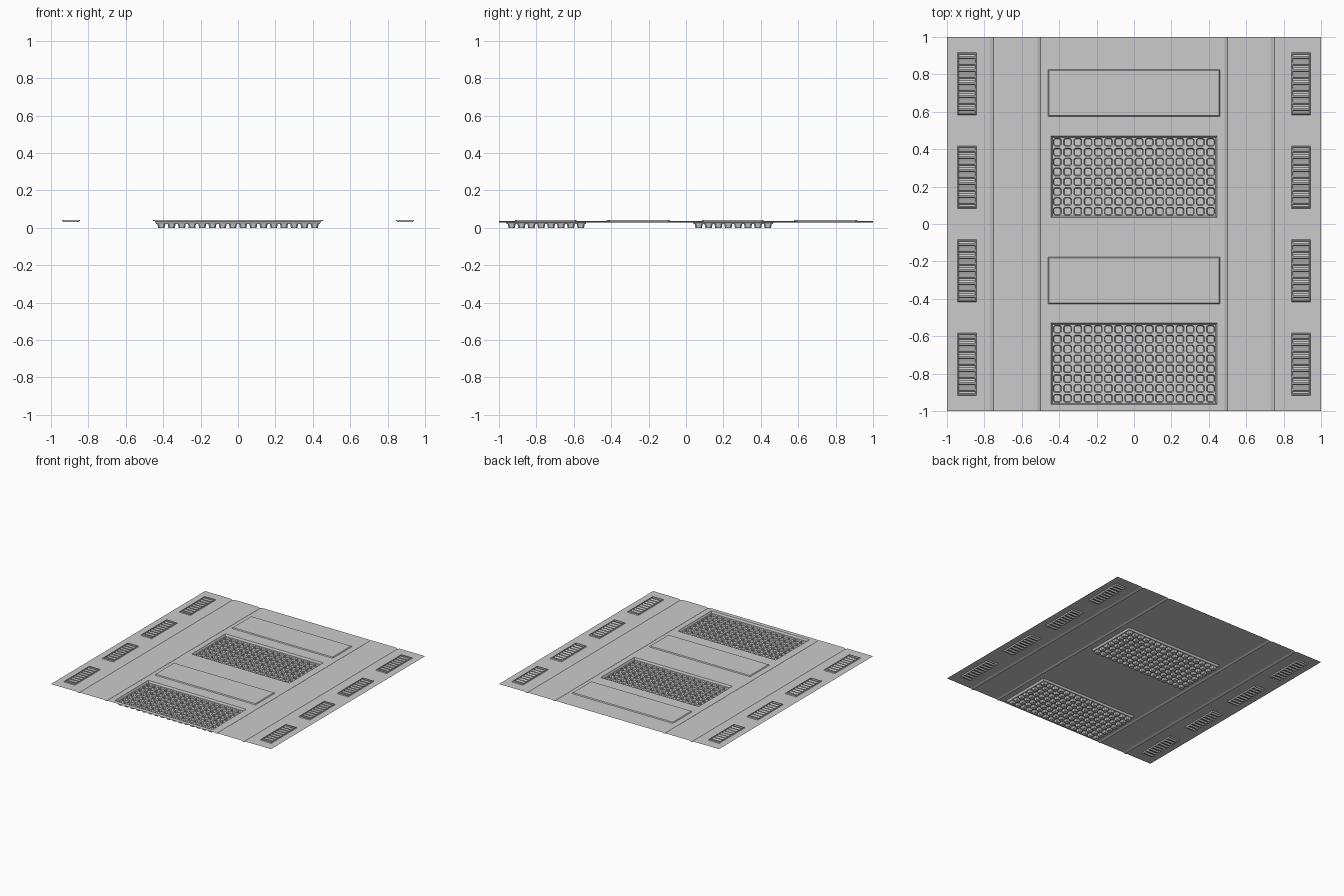
import bpy, bmesh, math

if "Cube" in bpy.data.objects:
    bpy.data.objects.remove(bpy.data.objects["Cube"])

SHEET = 0.036          # level of the thin deck sheet
GROOVE = 0.007         # depth of the V seams
GRATES = [0.2525, -0.7475]
PANELS = [0.70, -0.302]
VENTS = [(sx * 0.893, y) for sx in (-1, 1) for y in (-0.75, -0.25, 0.25, 0.75)]
GX, GY = 0.445, 0.218  # grate half sizes
VX, VY = 0.050, 0.166  # vent half sizes


def finish(name, bm):
    bmesh.ops.remove_doubles(bm, verts=bm.verts, dist=1e-5)
    me = bpy.data.meshes.new(name)
    bm.to_mesh(me)
    bm.free()
    ob = bpy.data.objects.new(name, me)
    bpy.context.collection.objects.link(ob)
    return ob


def face(bm, pts):
    return bm.faces.new([bm.verts.new(p) for p in pts])


def rect(cx, cy, hx, hy, z):
    return [(cx - hx, cy - hy, z), (cx + hx, cy - hy, z),
            (cx + hx, cy + hy, z), (cx - hx, cy + hy, z)]


def band(bm, outer, inner):
    n = len(outer)
    for i in range(n):
        j = (i + 1) % n
        face(bm, [outer[i], outer[j], inner[j], inner[i]])


# deck sheet with V seams and openings for grates and vents
def deck():
    half = [0.893 - VX, 0.893 + VX, 1.0, GX]
    seams = {0.75: 0.02, 0.5: 0.015}
    for c, w in seams.items():
        half += [c - w, c, c + w]
    xs = sorted([s * x for x in half for s in (-1, 1)])
    holes = [(0, y, GX, GY) for y in GRATES] + [(x, y, VX, VY) for x, y in VENTS]
    ys = sorted({-1.0, 1.0} | {round(h[1] + s * h[3], 5) for h in holes for s in (-1, 1)})
    z = lambda x: SHEET - (GROOVE if abs(x) in seams else 0)
    bm = bmesh.new()
    for a, b in zip(xs, xs[1:]):
        for c, d in zip(ys, ys[1:]):
            mx, my = (a + b) / 2, (c + d) / 2
            if any(abs(mx - h[0]) < h[2] and abs(my - h[1]) < h[3] for h in holes):
                continue
            face(bm, [(a, c, z(a)), (b, c, z(b)), (b, d, z(b)), (a, d, z(a))])
    finish("deck_sheet", bm)


# sunken grate: sloped walls and a field of rounded square cups
def grate(name, cy, nx=16, ny=8):
    bm = bmesh.new()
    fx, fy, zf = 0.437, 0.211, 0.02
    band(bm, rect(0, cy, GX, GY, SHEET), rect(0, cy, fx, fy, zf))
    px, py = 2 * fx / nx, 2 * fy / ny

    def octagon(x, y, h, z):
        k = h - 0.007
        return [(x + a, y + b, z) for a, b in
                ((-k, -h), (k, -h), (h, -k), (h, k), (k, h), (-k, h), (-h, k), (-h, -k))]

    for i in range(nx):
        for j in range(ny):
            x, y = -fx + (i + 0.5) * px, cy - fy + (j + 0.5) * py
            q = rect(x, y, px / 2, py / 2, zf)
            top, low = octagon(x, y, 0.021, zf), octagon(x, y, 0.0175, 0)
            for k in range(4):
                n = (k + 1) % 4
                a, b, c = top[2 * k], top[2 * k + 1], top[(2 * k + 2) % 8]
                face(bm, [q[k], q[n], b, a])
                face(bm, [q[n], c, b])
            band(bm, top, low)
            face(bm, low)
    finish(name, bm)


# low raised plate with sloped rim
def plate(name, cy):
    bm = bmesh.new()
    low = rect(0, cy, 0.459, 0.125, SHEET)
    top = rect(0, cy, 0.454, 0.120, 0.043)
    band(bm, low, top)
    face(bm, top)
    finish(name, bm)


# side vent: raised rim around ridged slats
def vent(name, cx, cy, n=9):
    bm = bmesh.new()
    ix, iy, zl = 0.043, 0.157, 0.03
    rim = rect(cx, cy, VX - 0.003, VY - 0.003, 0.043)
    band(bm, rect(cx, cy, VX, VY, SHEET), rim)
    lip = rect(cx, cy, ix + 0.001, iy + 0.001, 0.043)
    band(bm, rim, lip)
    band(bm, lip, rect(cx, cy, ix, iy, zl))
    p = 2 * iy / n
    for i in range(n):
        y = cy - iy + i * p
        prof = [(y, zl), (y + 0.3 * p, zl), (y + 0.45 * p, 0.040),
                (y + 0.7 * p, 0.040), (y + p, zl)]
        for (a, za), (b, zb) in zip(prof, prof[1:]):
            face(bm, [(cx - ix, a, za), (cx + ix, a, za), (cx + ix, b, zb), (cx - ix, b, zb)])
    finish(name, bm)


deck()
for i, y in enumerate(GRATES):
    grate(f"floor_grate_{i + 1}", y)
for i, y in enumerate(PANELS):
    plate(f"raised_plate_{i + 1}", y)
for i, (x, y) in enumerate(VENTS):
    vent(f"side_vent_{i + 1}", x, y)
